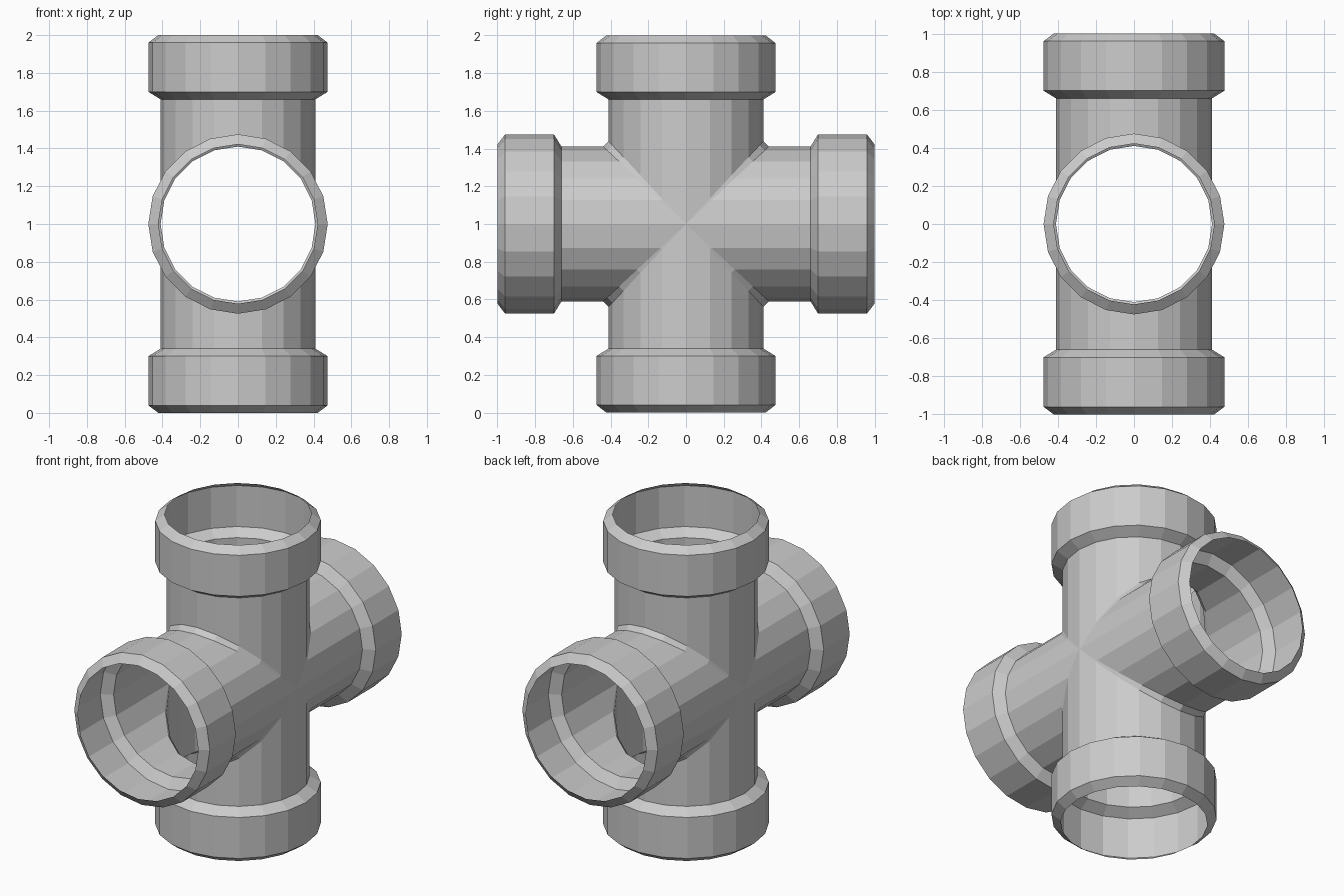
import bpy, bmesh
from math import cos, sin, pi
from mathutils import Matrix, Vector

if "Cube" in bpy.data.objects:
    bpy.data.objects.remove(bpy.data.objects["Cube"])

SIDES = 20
R_PIPE, R_SOCKET, R_RIM = 0.41, 0.475, 0.422
CROTCH = 1.07            # small chamfer where neighbouring arms meet
# (distance from centre, radius) of the rings of one arm
PROFILE = [(0.66, R_PIPE), (0.70, R_SOCKET), (0.96, R_SOCKET), (1.0, R_RIM)]

bm = bmesh.new()
CENTRE = Vector((0, 0, 1))


def bridge(rot, a, b, closed=True):
    """Quad strip between two point rows, turned about the x axis."""
    va = [bm.verts.new(rot @ p + CENTRE) for p in a]
    vb = [bm.verts.new(rot @ p + CENTRE) for p in b]
    n = len(a)
    for i in range(n if closed else n - 1):
        j = (i + 1) % n
        bm.faces.new((va[i], va[j], vb[j], vb[i]))


def ring(dist, r):
    return [Vector((r * cos(2 * pi * i / SIDES), r * sin(2 * pi * i / SIDES), dist))
            for i in range(SIDES)]


# mitred inner end of an arm
mitre = [Vector((p.x, p.y, abs(p.y) * CROTCH)) for p in ring(0, R_PIPE)]
rows = [mitre] + [ring(d, r) for d, r in PROFILE]

# half of the mitre curve and its mirror on the neighbouring arm
half = [mitre[i] for i in range(SIDES // 2 + 1)]
neighbour = [Vector((p.x, p.z, p.y)) for p in half]

for k in range(4):
    rot = Matrix.Rotation(k * pi / 2, 3, 'X')
    # pipe, flare, socket and bevelled rim
    for a, b in zip(rows, rows[1:]):
        bridge(rot, a, b)
    # chamfer strip in the crotch
    bridge(rot, half, neighbour, closed=False)

bmesh.ops.remove_doubles(bm, verts=bm.verts, dist=0.0005)
bmesh.ops.recalc_face_normals(bm, faces=bm.faces)

mesh = bpy.data.meshes.new("cross_pipe_fitting")
bm.to_mesh(mesh)
bm.free()
obj = bpy.data.objects.new("cross_pipe_fitting", mesh)
bpy.context.collection.objects.link(obj)
